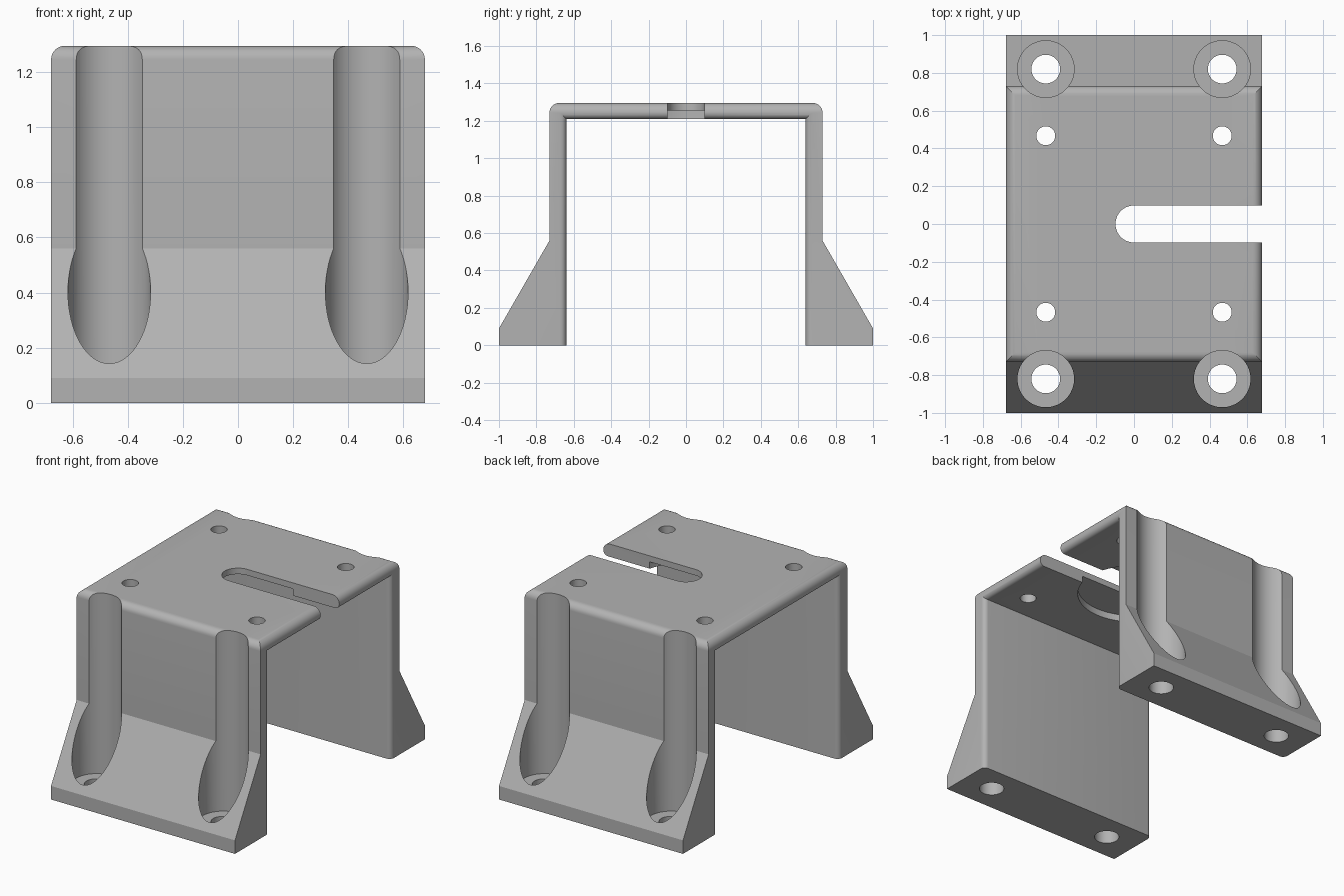
import bpy, bmesh
from mathutils import Matrix

if "Cube" in bpy.data.objects:
    bpy.data.objects.remove(bpy.data.objects["Cube"], do_unlink=True)

HALF_X = 0.678
WALL, INNER = 0.73, 0.64
TOP, UNDER = 1.295, 1.21
HOLE = 0.467

grey = bpy.data.materials.new("plain_grey")
grey.use_nodes = True
grey.diffuse_color = (0.45, 0.45, 0.45, 1)
grey.node_tree.nodes["Principled BSDF"].inputs["Base Color"].default_value = (0.45, 0.45, 0.45, 1)


def make_object(name, bm):
    mesh = bpy.data.meshes.new(name)
    bm.to_mesh(mesh)
    bm.free()
    obj = bpy.data.objects.new(name, mesh)
    bpy.context.collection.objects.link(obj)
    return obj


def round_edges(bm, test, radius):
    edges = [e for e in bm.edges if all(test(v.co) for v in e.verts)]
    bmesh.ops.bevel(bm, geom=edges, offset=radius, segments=8, profile=0.5,
                    affect='EDGES', offset_type='OFFSET')


# Bracket body: arch profile with flared feet, swept along x
half = [(INNER, UNDER), (INNER, 0), (1, 0), (1, 0.09), (WALL, 0.56), (WALL, TOP)]
profile = half + [(-y, z) for y, z in reversed(half)]
bm = bmesh.new()
face = bm.faces.new([bm.verts.new((-HALF_X, y, z)) for y, z in profile])
swept = bmesh.ops.extrude_face_region(bm, geom=[face])
bmesh.ops.translate(bm, vec=(2 * HALF_X, 0, 0),
                    verts=[v for v in swept["geom"] if isinstance(v, bmesh.types.BMVert)])
bmesh.ops.recalc_face_normals(bm, faces=bm.faces)

# Rounded top rim, then the rounded inner rim of both open ends
round_edges(bm, lambda c: c.z > TOP - 0.001, 0.05)
inner_edges = []
for e in bm.edges:
    a, b = (v.co for v in e.verts)
    on_inner = all(abs(abs(c.y) - INNER) < 0.001 and c.z < UNDER + 0.001 for c in (a, b))
    if on_inner and abs(a.x - b.x) < 0.001:
        inner_edges.append(e)
bmesh.ops.bevel(bm, geom=inner_edges, offset=0.033, segments=6, profile=0.5,
                affect='EDGES', offset_type='OFFSET')
bracket = make_object("bracket_body", bm)
bracket.data.materials.append(grey)

cutters = []


def cut_cylinder(name, x, y, radius, low, high):
    bm = bmesh.new()
    bmesh.ops.create_cone(bm, cap_ends=True, segments=64, radius1=radius, radius2=radius,
                          depth=high - low, matrix=Matrix.Translation((x, y, (low + high) / 2)))
    cutters.append(make_object(name, bm))


# Screw holes: foot holes with tall tool grooves, and small plate holes
for sx in (-1, 1):
    for sy in (-1, 1):
        cut_cylinder("groove_cutter", sx * HOLE, sy * 0.82, 0.15, 0.09, 1.5)
        cut_cylinder("foot_hole_cutter", sx * HOLE, sy * 0.82, 0.076, -0.1, 0.2)
        cut_cylinder("plate_hole_cutter", sx * HOLE, sy * HOLE, 0.05, 1.1, 1.4)

# Round recess under the plate
cut_cylinder("recess_cutter", 0, 0, 0.35, 1.1, 1.255)

# Open slot with a rounded end
bm = bmesh.new()
bmesh.ops.create_cone(bm, cap_ends=True, segments=64, radius1=0.098, radius2=0.098,
                      depth=0.4, matrix=Matrix.Translation((0, 0, 1.25)))
for v in bm.verts:
    if v.co.x > 0.001:
        v.co.x = 1
        v.co.y = 0.098 if v.co.y > 0.0001 else (-0.098 if v.co.y < -0.0001 else 0)
bmesh.ops.remove_doubles(bm, verts=bm.verts, dist=0.0001)
cutters.append(make_object("slot_cutter", bm))

for c in cutters:
    c.hide_render = True
    mod = bracket.modifiers.new(c.name, 'BOOLEAN')
    mod.operation = 'DIFFERENCE'
    mod.solver = 'EXACT'
    mod.object = c

# Apply the cuts and drop the cutters
bpy.context.view_layer.update()
deps = bpy.context.evaluated_depsgraph_get()
cut_mesh = bpy.data.meshes.new_from_object(bracket.evaluated_get(deps))
bracket.modifiers.clear()
bracket.data = cut_mesh
cut_mesh.materials.clear()
cut_mesh.materials.append(grey)
for p in cut_mesh.polygons:
    p.material_index = 0
for c in cutters:
    bpy.data.objects.remove(c, do_unlink=True)

bpy.ops.object.select_all(action='DESELECT')
bracket.select_set(True)
bpy.context.view_layer.objects.active = bracket
bpy.ops.object.shade_smooth_by_angle(angle=0.4)
